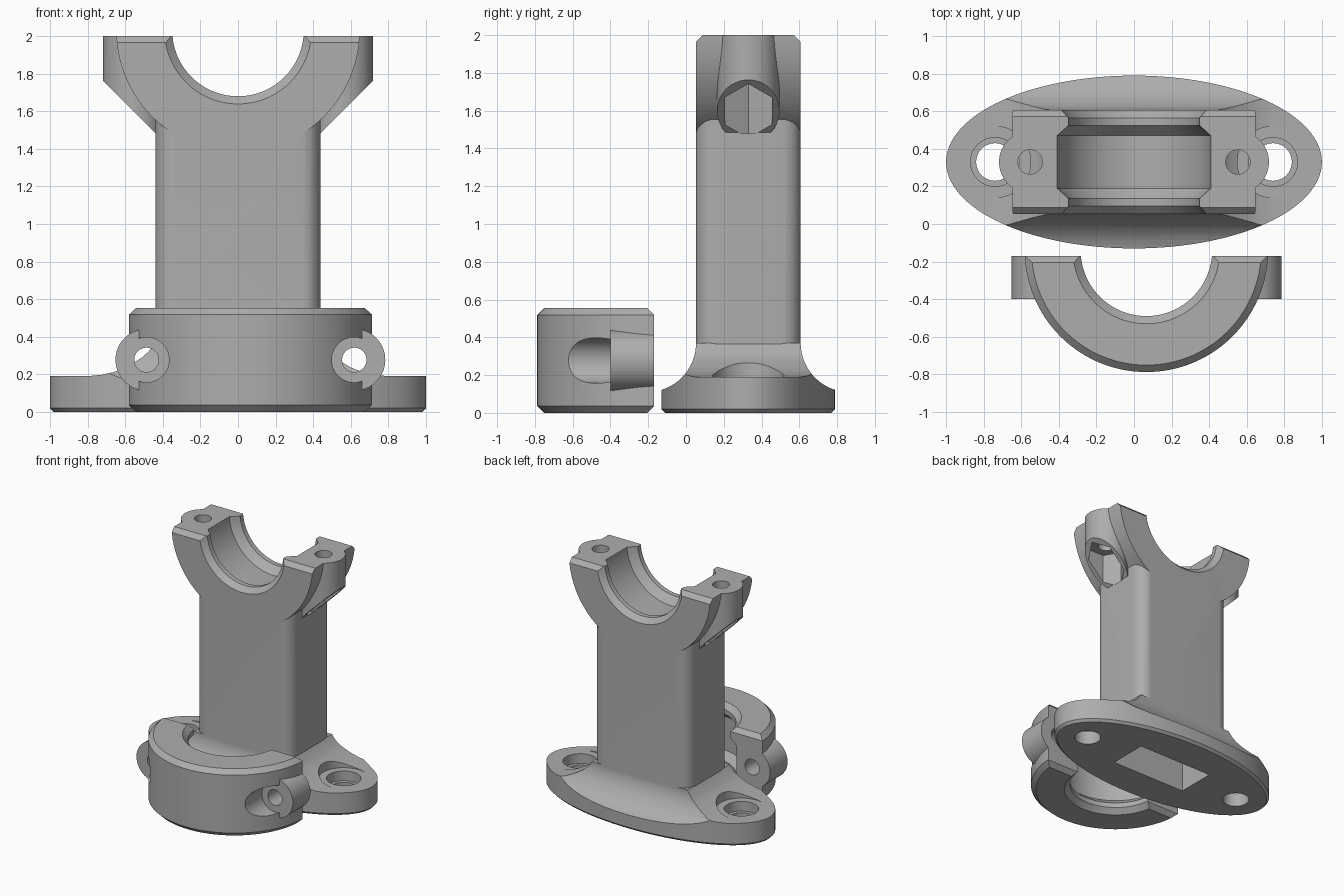
import bpy, bmesh, math
from mathutils import Matrix, Vector

if "Cube" in bpy.data.objects:
    bpy.data.objects.remove(bpy.data.objects["Cube"])

grey = bpy.data.materials.new("plain grey")
grey.use_nodes = True
COLOUR = (0.42, 0.42, 0.42, 1)
grey.diffuse_color = COLOUR
grey.node_tree.nodes["Principled BSDF"].inputs["Base Color"].default_value = COLOUR

YC = 0.33          # depth centre of the pedestal
HALF = 0.277       # half width of the clamp
R_OUT = 0.648      # outer radius of the clamp
BOLT = 0.553       # bolt distance from the clamp centre
GAP = 0.03         # parting face lies this far below the bore axis


def finish(bm, name, matrix=None):
    bmesh.ops.recalc_face_normals(bm, faces=bm.faces)
    if matrix:
        bm.transform(matrix)
    mesh = bpy.data.meshes.new(name)
    bm.to_mesh(mesh)
    bm.free()
    mesh.materials.append(grey)
    obj = bpy.data.objects.new(name, mesh)
    bpy.context.collection.objects.link(obj)
    return obj


def loft(rings, name):
    """Closed solid through a list of equal-length point rings."""
    bm = bmesh.new()
    rows = [[bm.verts.new(p) for p in ring] for ring in rings]
    n = len(rows[0])
    for a, b in zip(rows, rows[1:]):
        for i in range(n):
            j = (i + 1) % n
            bm.faces.new((a[i], a[j], b[j], b[i]))
    bm.faces.new(rows[0])
    bm.faces.new(rows[-1])
    return finish(bm, name)


def prism(outline, axis, lo, hi, name="cutter"):
    """Extrude a 2D outline along x, y or z."""
    place = {"x": lambda u, v, w: (w, u, v), "y": lambda u, v, w: (u, w, v),
             "z": lambda u, v, w: (u, v, w)}[axis]
    return loft([[place(u, v, w) for u, v in outline] for w in (lo, hi)], name)


def circle(cx, cy, r, n=64, ry=None):
    return [(cx + r * math.cos(2 * math.pi * i / n),
             cy + (ry or r) * math.sin(2 * math.pi * i / n)) for i in range(n)]


def lathe(profile, name="cutter", n=128):
    """Turn (radius, height) points around z."""
    return loft([[(x, y, z) for x, y in circle(0, 0, r, n)] for r, z in profile], name)


def combine(obj, other, op):
    mod = obj.modifiers.new(op, "BOOLEAN")
    mod.operation, mod.object, mod.solver = op, other, "EXACT"
    bpy.context.view_layer.objects.active = obj
    bpy.ops.object.modifier_apply(modifier=mod.name)
    bpy.data.objects.remove(other)
    return obj


def half_ring(chamfer, name):
    """Half clamp ring: axis along z, solid side towards -y."""
    outer = [(R_OUT, -HALF), (R_OUT, HALF)]
    if chamfer:
        outer = [(R_OUT - chamfer, -HALF), (R_OUT, chamfer - HALF),
                 (R_OUT, HALF - chamfer), (R_OUT - chamfer, HALF)]
    ring = lathe(outer, name)
    c = 0.035
    side = [(-1, -HALF - 0.1), (-GAP - c - 0.1, -HALF - 0.1), (-GAP - c, -HALF),
            (-GAP, c - HALF), (-GAP, HALF - c), (-GAP - c, HALF),
            (-GAP - c - 0.1, HALF + 0.1), (-1, HALF + 0.1)]
    return combine(ring, prism(side, "x", -1, 1), "INTERSECT")


def bore():
    """Stepped bore with a wide bearing groove and flared mouths."""
    half = [(0.35, 0.235), (0.35, 0.195), (0.41, 0.14)]
    ends = [(0.43, HALF + 0.04)] + half
    return lathe([(r, -z) for r, z in ends] + [(r, z) for r, z in reversed(ends)])


# ---- Pedestal: elliptical foot with swept shoulders ----
foot = loft([[(x, y, z) for x, y in circle(0, YC, 1 - d, 128, 0.46 - d)]
             for d, z in ((0.02, 0), (0, 0.02), (0, 0.37))], "pedestal")
R = 0.26
sweep = [(HALF + R - R * math.cos(a), 0.37 - R * math.sin(a))
         for a in [math.pi / 2 * i / 16 for i in range(17)]]
sweep += [(0.7, 0.11), (0.7, -0.1)]
combine(foot, prism([(YC + u, v) for u, v in sweep] +
                    [(YC - u, v) for u, v in reversed(sweep)], "x", -2, 2), "INTERSECT")
ramp = [(0.43, 0.38), (0.455, 0.345), (0.48, 0.317), (0.51, 0.29), (0.55, 0.265),
        (0.6, 0.237), (0.66, 0.212), (0.72, 0.198), (0.8, 0.19), (1.1, 0.19), (1.1, -0.1)]
combine(foot, prism(ramp + [(-u, v) for u, v in reversed(ramp)], "y", -1, 2), "INTERSECT")

# Rounded post
r = 0.1
post_outline = []
for k, (sx, sy) in enumerate(((1, 1), (-1, 1), (-1, -1), (1, -1))):
    for i in range(9):
        a = math.pi / 2 * (k + i / 8)
        post_outline.append((sx * (0.44 - r) + r * math.cos(a),
                             YC + sy * (HALF - r) + r * math.sin(a)))
combine(foot, prism(post_outline, "z", 0.1, 1.72), "UNION")

# Saddle on top of the post, its axis along y
to_saddle = Matrix.Translation((0, YC, 2 + GAP)) @ Matrix.Rotation(math.pi / 2, 4, "X")
saddle = half_ring(0, "saddle")
saddle.data.transform(to_saddle)
combine(foot, saddle, "UNION")

# Bolt bosses, sliced at 45 degrees underneath
for s in (-1, 1):
    boss = prism(circle(s * BOLT, YC, 0.165), "z", 1.3, 2)
    slope = [(0.3, 1.345), (0.9, 1.945), (0.9, 2.1), (0.3, 2.1)]
    combine(boss, prism([(s * u, v) for u, v in slope], "y", 0, 1), "INTERSECT")
    combine(foot, boss, "UNION")

saddle_bore = bore()
saddle_bore.data.transform(to_saddle)
combine(foot, saddle_bore, "DIFFERENCE")

# Nut pockets, bolt holes, and stepped mounting holes with spot faces
for s in (-1, 1):
    combine(foot, prism(circle(s * BOLT, YC, 0.144, 6), "z", 1.48, 1.76), "DIFFERENCE")
    combine(foot, prism(circle(s * BOLT, YC, 0.065, 32), "z", 1.7, 2.1), "DIFFERENCE")
    for rad, low, high in ((0.19, 0.19, 0.36), (0.13, 0.11, 0.3), (0.1, -0.1, 0.3)):
        combine(foot, prism(circle(s * 0.74, YC, rad), "z", low, high), "DIFFERENCE")

# Hollow core open at the bottom
core = [(-0.34, YC - 0.16), (0.34, YC - 0.16), (0.34, YC + 0.16), (-0.34, YC + 0.16)]
combine(foot, prism(core, "z", -0.1, 1.3), "DIFFERENCE")

# ---- Loose clamp cap lying in front ----
CX, CY = 0.066, -0.14
cap = half_ring(0.037, "clamp_cap")
for s in (-1, 1):
    combine(cap, prism(circle(s * BOLT, 0, 0.165), "y", -0.26, -GAP), "UNION")
combine(cap, bore(), "DIFFERENCE")
for s in (-1, 1):
    combine(cap, prism(circle(s * BOLT, 0, 0.12), "y", -1, -0.26), "DIFFERENCE")
    combine(cap, prism(circle(s * BOLT, 0, 0.065, 32), "y", -0.5, 0.1), "DIFFERENCE")
cap.data.transform(Matrix.Translation((CX, CY, HALF)))

# ---- Smooth shading with crisp edges ----
for obj in (foot, cap):
    bpy.ops.object.select_all(action="DESELECT")
    obj.select_set(True)
    bpy.context.view_layer.objects.active = obj
    bpy.ops.object.shade_smooth_by_angle(angle=math.radians(25))
